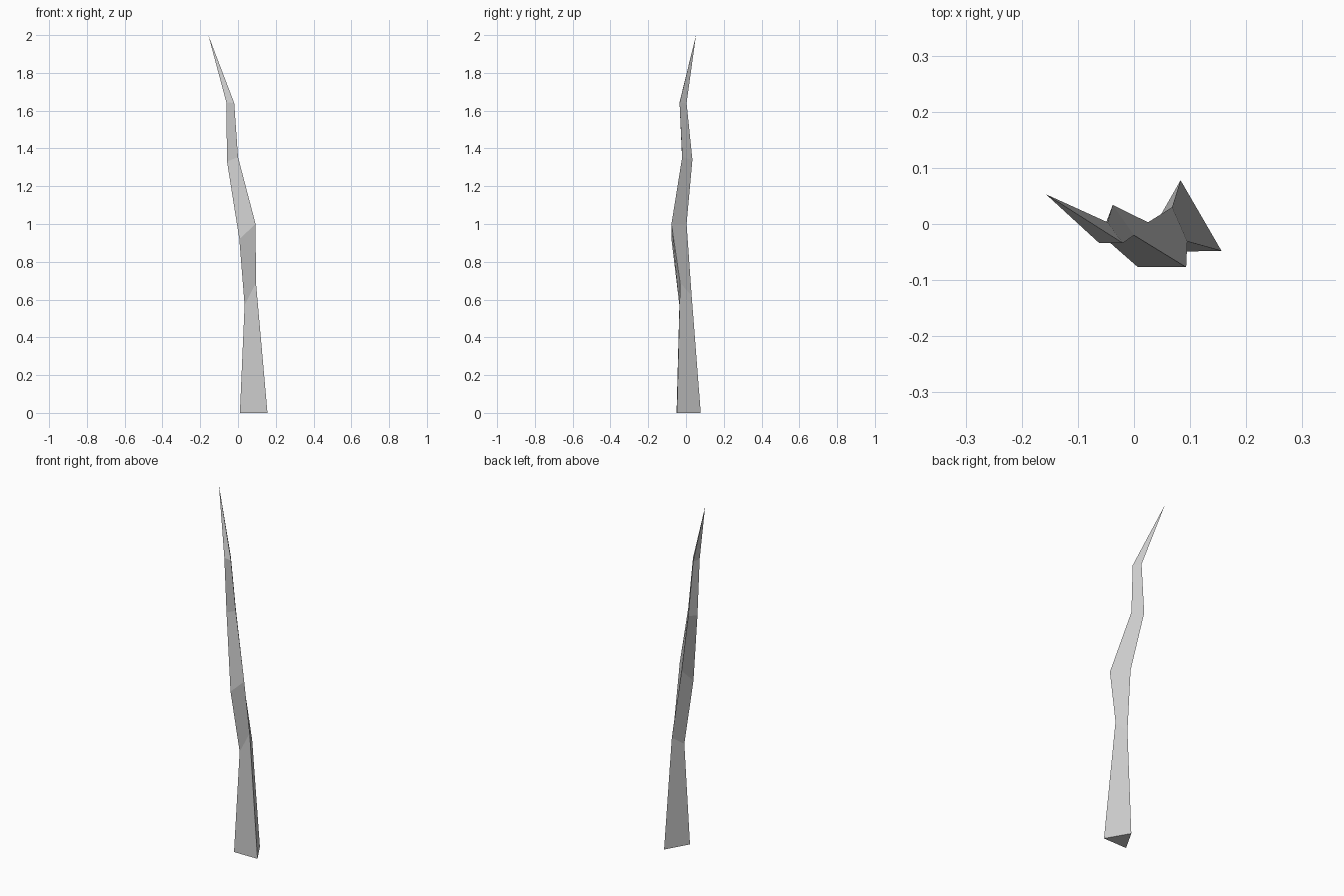
import bpy, bmesh

if "Cube" in bpy.data.objects:
    bpy.data.objects.remove(bpy.data.objects["Cube"])

# Triangular cross-sections up the crooked branch: front left, front right, back
RINGS = [
    [(0.01, -0.05, 0.0), (0.156, -0.048, 0.0), (0.083, 0.078, 0.0)],
    [(0.035, -0.035, 0.57), (0.095, -0.031, 0.69), (0.068, 0.03, 0.62)],
    [(0.007, -0.077, 0.92), (0.093, -0.077, 1.0), (0.025, 0.003, 1.0)],
    [(-0.058, -0.02, 1.33), (0.0, -0.02, 1.355), (-0.038, 0.034, 1.34)],
    [(-0.062, -0.034, 1.645), (-0.02, -0.034, 1.64), (-0.047, 0.003, 1.64)],
]
TIP = (-0.157, 0.053, 2.0)

bm = bmesh.new()
rings = [[bm.verts.new(p) for p in ring] for ring in RINGS]
tip = bm.verts.new(TIP)

# Flat base, lofted sides and pointed end
bm.faces.new(rings[0][::-1])
for low, high in zip(rings, rings[1:]):
    for i in range(3):
        j = (i + 1) % 3
        bm.faces.new((low[i], low[j], high[j], high[i]))
for i in range(3):
    bm.faces.new((rings[-1][i], rings[-1][(i + 1) % 3], tip))

bmesh.ops.recalc_face_normals(bm, faces=bm.faces)
mesh = bpy.data.meshes.new("branch")
bm.to_mesh(mesh)
bm.free()
branch = bpy.data.objects.new("branch", mesh)
bpy.context.collection.objects.link(branch)
